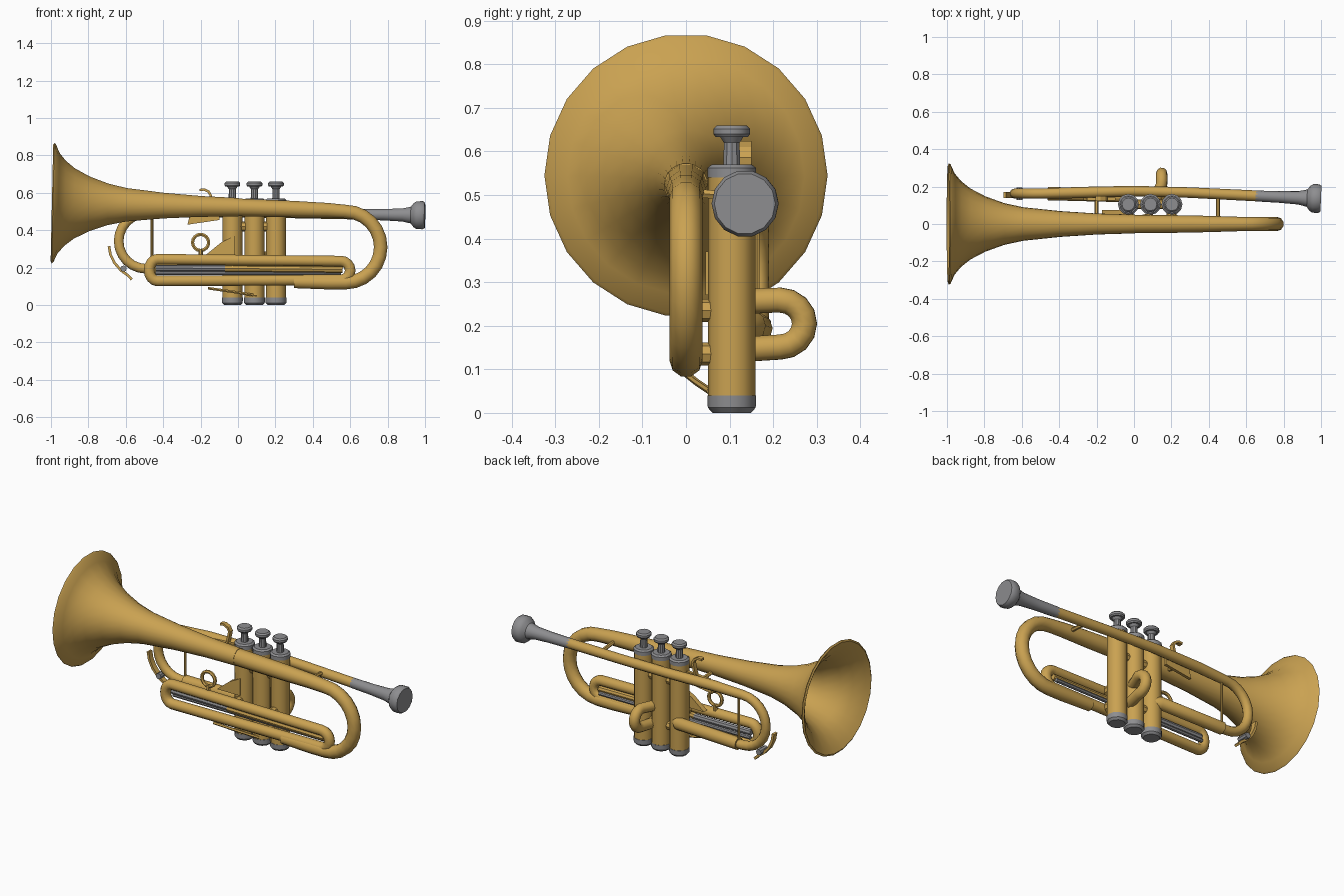
import bpy, bmesh, math
from mathutils import Vector

if "Cube" in bpy.data.objects:
    bpy.data.objects.remove(bpy.data.objects["Cube"])


def material(name, rgb):
    m = bpy.data.materials.new(name)
    m.diffuse_color = (*rgb, 1)
    m.use_nodes = True
    m.node_tree.nodes["Principled BSDF"].inputs["Base Color"].default_value = m.diffuse_color
    return m


BRASS = material("brass", (0.59, 0.36, 0.083))
SILVER = material("silver", (0.27, 0.27, 0.28))


def finish(ob, mat, angle=32):
    ob.data.materials.clear()
    ob.data.materials.append(mat)
    bpy.ops.object.select_all(action='DESELECT')
    ob.select_set(True)
    bpy.context.view_layer.objects.active = ob
    if ob.type == 'CURVE':
        bpy.ops.object.convert(target='MESH')
    bpy.ops.object.shade_smooth_by_angle(angle=math.radians(angle))
    return ob


def from_bmesh(name, bm, mat, angle=32):
    bmesh.ops.recalc_face_normals(bm, faces=bm.faces)
    me = bpy.data.meshes.new(name)
    bm.to_mesh(me)
    bm.free()
    ob = bpy.data.objects.new(name, me)
    bpy.context.collection.objects.link(ob)
    return finish(ob, mat, angle)


def lathe(name, profile, mat, origin=(0, 0, 0), axis=(0, 0, 1), sides=12, angle=32):
    """Turn (distance along axis, radius) pairs around an axis, capping both ends."""
    q = Vector(axis).to_track_quat('Z', 'Y')
    bm = bmesh.new()
    rings = []
    for d, r in profile:
        ring = []
        for i in range(sides):
            a = 2 * math.pi * i / sides
            p = q @ Vector((r * math.cos(a), r * math.sin(a), d))
            ring.append(bm.verts.new(p + Vector(origin)))
        rings.append(ring)
    for a, b in zip(rings, rings[1:]):
        for i in range(sides):
            j = (i + 1) % sides
            bm.faces.new((a[i], a[j], b[j], b[i]))
    bm.faces.new(rings[0])
    bm.faces.new(rings[-1])
    return from_bmesh(name, bm, mat, angle)


def tube(name, pts, mat, r=0.03, closed=False, res=3):
    """Round tube along points; a fourth value on a point is its own radius."""
    cu = bpy.data.curves.new(name, 'CURVE')
    cu.dimensions = '3D'
    cu.bevel_depth = 1
    cu.bevel_resolution = res
    cu.use_fill_caps = True
    s = cu.splines.new('POLY')
    s.points.add(len(pts) - 1)
    for p, c in zip(s.points, pts):
        p.co = (*c[:3], 1)
        p.radius = c[3] if len(c) > 3 else r
    s.use_cyclic_u = closed
    ob = bpy.data.objects.new(name, cu)
    bpy.context.collection.objects.link(ob)
    return finish(ob, mat, 40)


def arc(cx, cz, rx, rz, a0, a1, n, y=0):
    """Points of an ellipse arc in the xz plane, angles in degrees."""
    out = []
    for i in range(n + 1):
        a = math.radians(a0 + (a1 - a0) * i / n)
        out.append((cx + rx * math.cos(a), y, cz + rz * math.sin(a)))
    return out


def plate(name, xz, y0, y1, mat):
    bm = bmesh.new()
    f = bm.faces.new([bm.verts.new((x, y0, z)) for x, z in xz])
    ext = bmesh.ops.extrude_face_region(bm, geom=[f])
    verts = [v for v in ext['geom'] if isinstance(v, bmesh.types.BMVert)]
    bmesh.ops.translate(bm, vec=(0, y1 - y0, 0), verts=verts)
    if f.is_valid is True and len(bm.faces) < len(xz) + 2:
        bm.faces.new(list(reversed([v for v in f.verts])))
    return from_bmesh(name, bm, mat, 20)


def strip(path, w):
    """Outline of a thin band following an xz path."""
    left, right = [], []
    for i, p in enumerate(path):
        a, b = path[max(i - 1, 0)], path[min(i + 1, len(path) - 1)]
        d = Vector((b[0] - a[0], b[1] - a[1])).normalized() * w / 2
        left.append((p[0] - d.y, p[1] + d.x))
        right.append((p[0] + d.y, p[1] - d.x))
    return left + right[::-1]


# Bell: flared outside, rolled rim, hollow inside
outer = [(1.0, 0.05), (0.8, 0.056), (0.6, 0.069), (0.4, 0.09), (0.3, 0.112), (0.2, 0.148),
         (0.12, 0.19), (0.07, 0.23), (0.035, 0.272), (0.015, 0.318), (0.006, 0.325)]
inner = [(0.0, 0.315), (0.018, 0.285), (0.06, 0.228), (0.11, 0.185), (0.2, 0.138),
         (0.3, 0.102), (0.42, 0.075), (0.6, 0.05)]
lathe("bell", outer + inner, BRASS, (-0.995, 0, 0.545), (1, 0, -0.022), sides=22, angle=40)

# Bell tube with the big rear bend
tube("bell_tube", [(-0.05, 0, 0.524, 0.05), (0.3, 0, 0.513, 0.046), (0.48, 0, 0.507, 0.041)]
     + [(*p, 0.038) for p in arc(0.575, 0.31, 0.188, 0.19, 90, -90, 12)]
     + [(0.48, 0, 0.12, 0.038), (0.3, 0, 0.123, 0.034)], BRASS)

# Long slide loop below the bell
tube("long_slide_loop", arc(-0.43, 0.187, 0.045, 0.058, 90, 270, 8)
     + arc(0.55, 0.185, 0.05, 0.05, -90, 90, 8), BRASS, 0.03, closed=True)

# Slide rods and collar inside the loop
tube("slide_rod_upper", [(-0.44, 0.015, 0.198), (-0.07, 0.015, 0.196)], SILVER, 0.017, res=2)
tube("slide_rod_lower", [(-0.44, 0.025, 0.172), (0.55, 0.025, 0.17)], SILVER, 0.011, res=2)
tube("slide_sleeve", [(-0.07, 0.01, 0.196), (0.56, 0.01, 0.19)], BRASS, 0.018, res=2)
for x, z in ((0.2, 0.235), (0.2, 0.135), (-0.03, 0.235)):
    tube("valve_link", [(x, 0.08, z), (x, 0.0, z)], BRASS, 0.026, res=2)

# Three valves: casing, caps, stem and button
for i, x in enumerate((-0.03, 0.088, 0.203)):
    o = (x, 0.105, 0)
    lathe(f"valve_casing_{i + 1}", [(0.035, 0.054), (0.545, 0.054)], BRASS, o, sides=12)
    lathe(f"valve_bottom_cap_{i + 1}", [(0, 0.044), (0.012, 0.055), (0.04, 0.056)], SILVER, o, sides=12)
    lathe(f"valve_top_cap_{i + 1}", [(0.54, 0.056), (0.562, 0.056), (0.57, 0.046)], SILVER, o, sides=12)
    lathe(f"valve_stem_{i + 1}", [(0.565, 0.02), (0.62, 0.019), (0.636, 0.03)], SILVER, o, sides=10)
    lathe(f"valve_button_{i + 1}", [(0.633, 0.037), (0.64, 0.042), (0.652, 0.042), (0.66, 0.034)],
          SILVER, o, sides=12)
for z in (0.15, 0.42):
    tube("valve_connector", [(-0.03, 0.105, z), (0.203, 0.105, z)], BRASS, 0.026, res=2)

# Mouth pipe, main tuning bend and return to the first valve
tube("mouth_pipe", [(0.66, 0.15, 0.485, 0.029), (0.3, 0.168, 0.491, 0.028), (0, 0.176, 0.495, 0.028),
                    (-0.3, 0.168, 0.497, 0.03)]
     + [(*p, 0.027) for p in arc(-0.49, 0.342, 0.148, 0.148, 90, 270, 12, 0.163)]
     + [(-0.42, 0.163, 0.194, 0.027)], BRASS)
tube("tuning_sleeve", [(-0.46, 0.163, 0.194), (-0.06, 0.15, 0.2), (-0.03, 0.12, 0.2)], BRASS, 0.036)
tube("tuning_brace", [(-0.46, 0.163, 0.2), (-0.46, 0.163, 0.49)], BRASS, 0.007, res=1)

# Mouthpiece
lathe("mouthpiece", [(0, 0.029), (0.13, 0.031), (0.23, 0.036), (0.275, 0.046), (0.29, 0.066),
                     (0.305, 0.076), (0.337, 0.077), (0.349, 0.07)],
      SILVER, (0.65, 0.15, 0.485), (1, -0.043, -0.014), sides=14)

# Short slide bulging out of the back of the middle valve
pts = []
for i in range(9):
    a = math.radians(90 - 180 * i / 8)
    pts.append((0.148, 0.215 + 0.057 * math.cos(a), 0.205 + 0.054 * math.sin(a)))
tube("short_slide", [(0.11, 0.12, 0.255)] + pts + [(0.13, 0.12, 0.145)], BRASS, 0.03)

# Finger hook above the mouth pipe
hook = [(-0.205, 0.615), (-0.18, 0.618), (-0.157, 0.606), (-0.145, 0.585), (-0.15, 0.56), (-0.165, 0.50)]
plate("finger_hook", strip(hook, 0.013), 0.123, 0.15, BRASS)
plate("hook_base", [(-0.27, 0.43), (-0.1, 0.455), (-0.1, 0.52), (-0.25, 0.51)], 0.125, 0.142, BRASS)

# Finger ring and its foot
tube("finger_ring", arc(-0.2, 0.335, 0.043, 0.043, 0, 337.5, 15, 0.01), BRASS, 0.01, closed=True, res=1)
tube("ring_foot", [(-0.2, 0.01, 0.3), (-0.2, 0.01, 0.25)], BRASS, 0.012, res=1)

# Gusset beside the first valve
plate("valve_gusset", [(-0.17, 0.27), (-0.02, 0.27), (-0.02, 0.37), (-0.09, 0.335)], 0.045, 0.075, BRASS)

# Water key lever on the tuning bend
lever = [(-0.69, 0.315), (-0.682, 0.27), (-0.66, 0.225), (-0.625, 0.185), (-0.59, 0.16), (-0.568, 0.137)]
plate("water_key", strip(lever, 0.014), 0.14, 0.172, BRASS)
tube("water_key_pivot", [(-0.612, 0.128, 0.195), (-0.612, 0.195, 0.195)], SILVER, 0.017, res=2)

# Thin stay under the slide, running to the valves
tube("lower_stay", [(-0.16, 0.0, 0.09), (-0.02, 0.025, 0.07), (0.1, 0.055, 0.05)], BRASS, 0.008, res=1)

# Stays between the bell and the mouth pipe
for x in (-0.2, 0.45):
    tube("bell_stay", [(x, 0.02, 0.505), (x, 0.16, 0.492)], BRASS, 0.011, res=1)
